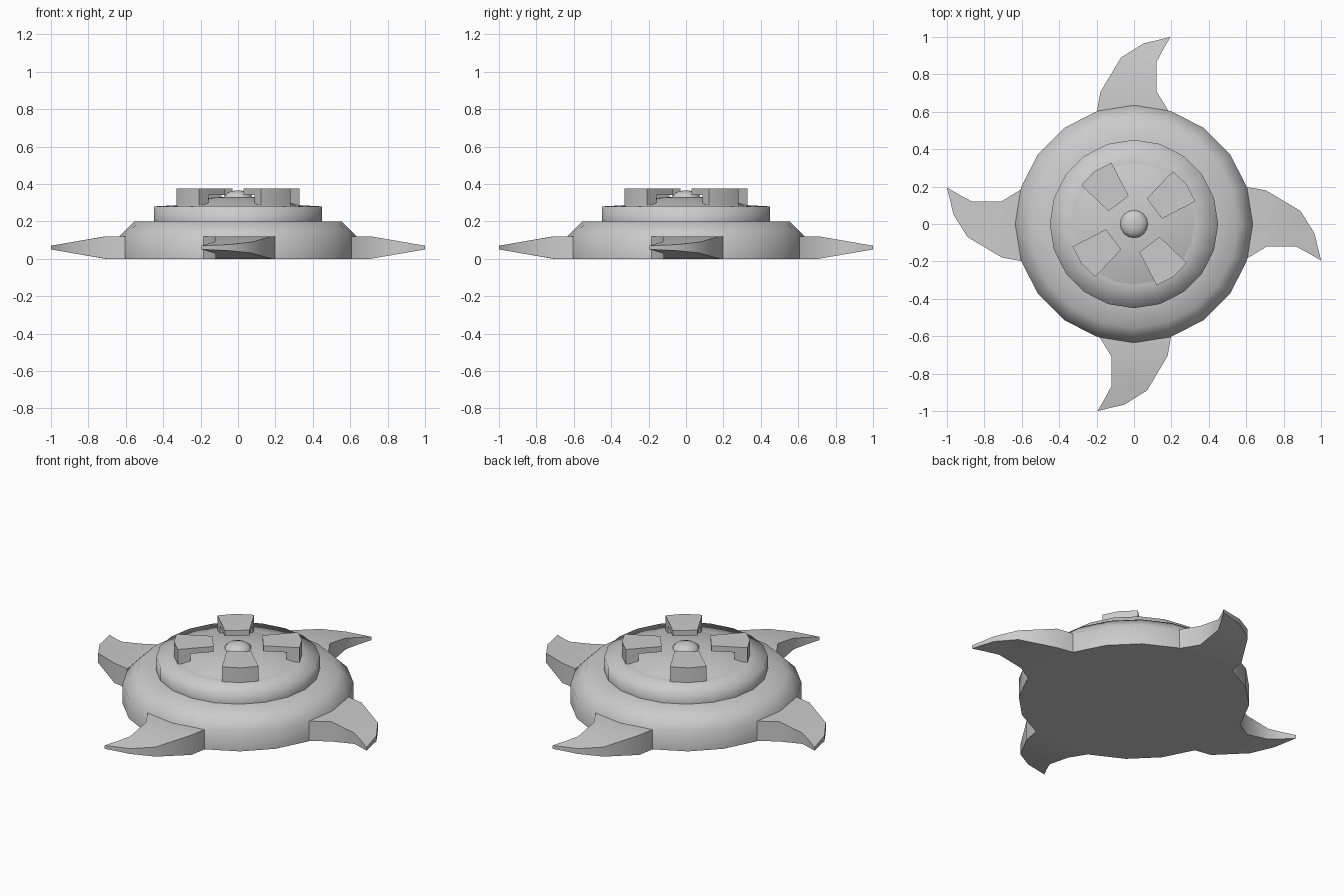
import bpy, bmesh, math
from mathutils import Matrix

if "Cube" in bpy.data.objects:
    bpy.data.objects.remove(bpy.data.objects["Cube"], do_unlink=True)

grey = bpy.data.materials.new("plain grey")
grey.use_nodes = True
grey.diffuse_color = (0.6, 0.6, 0.6, 1)
grey.node_tree.nodes["Principled BSDF"].inputs["Base Color"].default_value = (0.6, 0.6, 0.6, 1)


def finish(name, bm, angle):
    bmesh.ops.remove_doubles(bm, verts=bm.verts, dist=0.0001)
    bmesh.ops.recalc_face_normals(bm, faces=bm.faces)
    mesh = bpy.data.meshes.new(name)
    bm.to_mesh(mesh)
    bm.free()
    mesh.materials.append(grey)
    ob = bpy.data.objects.new(name, mesh)
    bpy.context.collection.objects.link(ob)
    bpy.ops.object.select_all(action='DESELECT')
    ob.select_set(True)
    bpy.context.view_layer.objects.active = ob
    bpy.ops.object.shade_smooth_by_angle(angle=math.radians(angle))
    return ob


def lathe(name, profile, angle, steps=20):
    bm = bmesh.new()
    verts = [bm.verts.new((r, 0, z)) for r, z in profile]
    edges = [bm.edges.new(pair) for pair in zip(verts, verts[1:])]
    bmesh.ops.spin(bm, geom=verts + edges, cent=(0, 0, 0), axis=(0, 0, 1),
                   angle=math.tau, steps=steps, use_duplicate=False)
    return finish(name, bm, angle)


def strip(name, left, right, low, high, turn):
    """Solid between two matching edge paths, with heights from functions of the point."""
    bm = bmesh.new()
    n = len(left)
    rows = [[bm.verts.new((x, y, h(y))) for x, y in path]
            for path in (left, right) for h in (low, high)]
    lb, lt, rb, rt = rows
    for i in range(n - 1):
        for a, b in ((lt, rt), (rb, lb), (lb, lt), (rt, rb)):
            bm.faces.new((a[i], a[i + 1], b[i + 1], b[i]))
    for i in (0, n - 1):
        bm.faces.new((lb[i], lt[i], rt[i], rb[i]))
    bmesh.ops.dissolve_degenerate(bm, dist=0.0001, edges=bm.edges)
    bm.transform(Matrix.Rotation(turn, 4, 'Z'))
    return finish(name, bm, 35)


# Stacked round body
lathe("base_body", [(0, 0), (0.635, 0), (0.635, 0.12), (0.555, 0.2), (0.4, 0.2)], 75)
lathe("upper_ring", [(0.45, 0.2), (0.45, 0.28), (0.32, 0.287)], 120)
lathe("centre_dome", [(0.33, 0.27), (0.33, 0.285), (0.24, 0.312), (0.13, 0.328), (0, 0.334)], 60)
lathe("centre_knob", [(0.075, 0.32), (0.073, 0.338), (0.055, 0.354), (0.03, 0.363), (0, 0.366)], 60, 16)


# Curved blades that thin towards the tip
def half(y):
    return 0.06 if y < 0.71 else 0.06 - 0.05 * (y - 0.71) / 0.29


outer = [(-0.2, 0.59), (-0.18, 0.705), (-0.07, 0.89), (0.05, 0.965), (0.195, 1.0)]
inner = [(0.193, 0.59), (0.12, 0.71), (0.12, 0.865), (0.157, 0.935), (0.195, 1.0)]
for k, side in enumerate(("back", "right", "front", "left")):
    strip(side + "_blade", outer, inner,
          lambda y: 0.06 - half(y), lambda y: 0.06 + half(y), -k * math.pi / 2)

# Cross lugs: a raised slab over the dome with a foot at its outer end
for k in range(4):
    turn = math.radians(37) - k * math.pi / 2
    strip("lug_slab_%d" % (k + 1),
          [(-0.068, 0.137), (-0.1, 0.335), (-0.1, 0.335)],
          [(0.068, 0.137), (0.1, 0.335), (0, 0.352)],
          lambda y: 0.342, lambda y: 0.375, turn)
    strip("lug_foot_%d" % (k + 1),
          [(-0.09, 0.265), (-0.1, 0.335), (0, 0.352)],
          [(0.09, 0.265), (0.1, 0.335), (0, 0.352)],
          lambda y: 0.275, lambda y: 0.375, turn)
